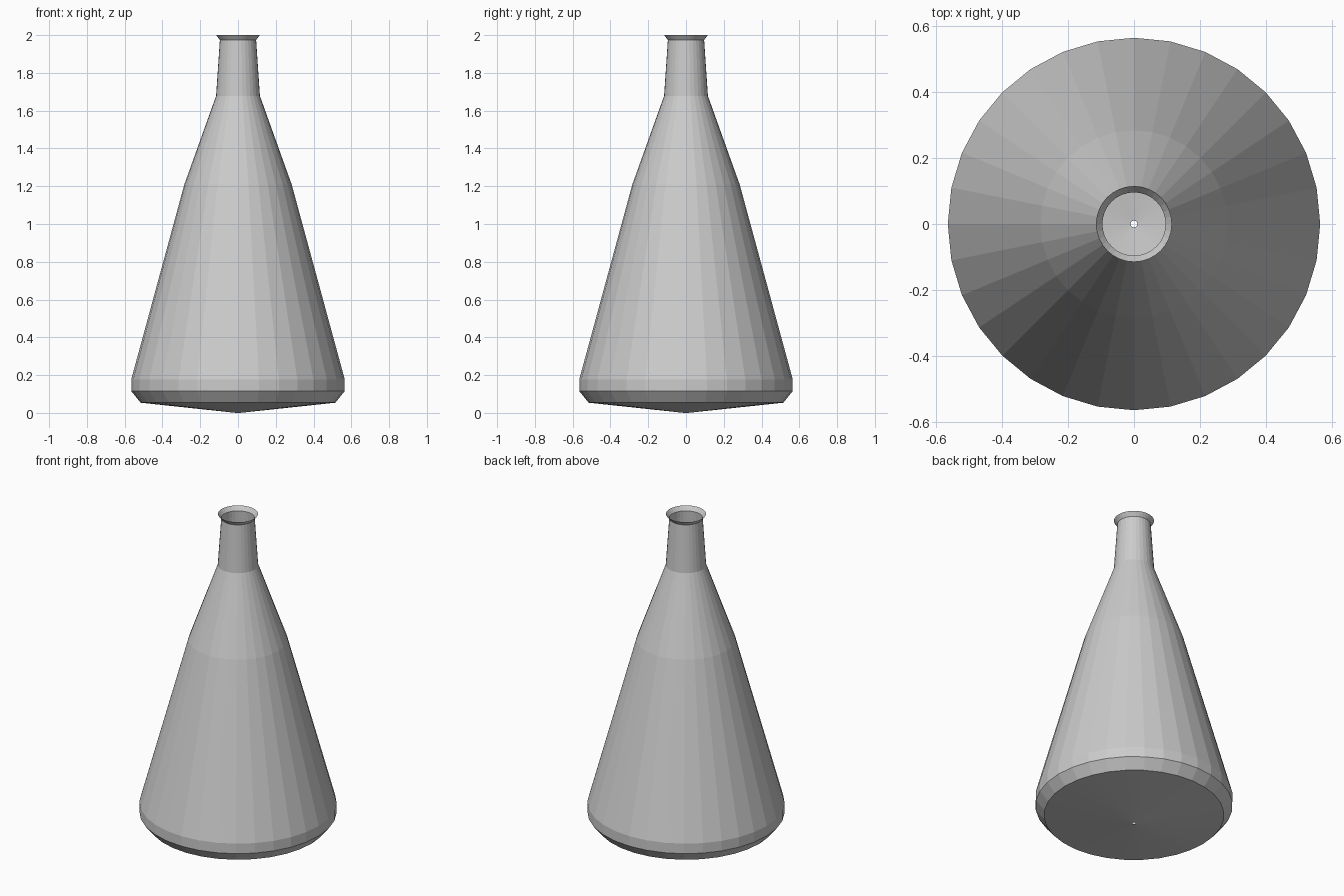
import bpy, bmesh
from math import cos, sin, tau

if "Cube" in bpy.data.objects:
    bpy.data.objects.remove(bpy.data.objects["Cube"])

SIDES = 32

# Profile (radius, height) from the base centre hole up to the flared lip
PROFILE = [(0.01, 0.0), (0.516, 0.054), (0.565, 0.115), (0.565, 0.178),
           (0.284, 1.21), (0.116, 1.678), (0.096, 1.974), (0.115, 2.0)]


def lathe(name, profile, sides):
    """Revolve an open profile around z as a flat-shaded shell."""
    bm = bmesh.new()
    rings = [[bm.verts.new((r * cos(tau * i / sides), r * sin(tau * i / sides), z))
              for i in range(sides)] for r, z in profile]
    for low, high in zip(rings, rings[1:]):
        for i in range(sides):
            j = (i + 1) % sides
            bm.faces.new((low[i], low[j], high[j], high[i]))
    mesh = bpy.data.meshes.new(name)
    bm.to_mesh(mesh)
    bm.free()
    obj = bpy.data.objects.new(name, mesh)
    bpy.context.collection.objects.link(obj)
    return obj


# Conical flask: base, body, neck and open lip in one thin shell
lathe("conical_flask", PROFILE, SIDES)
